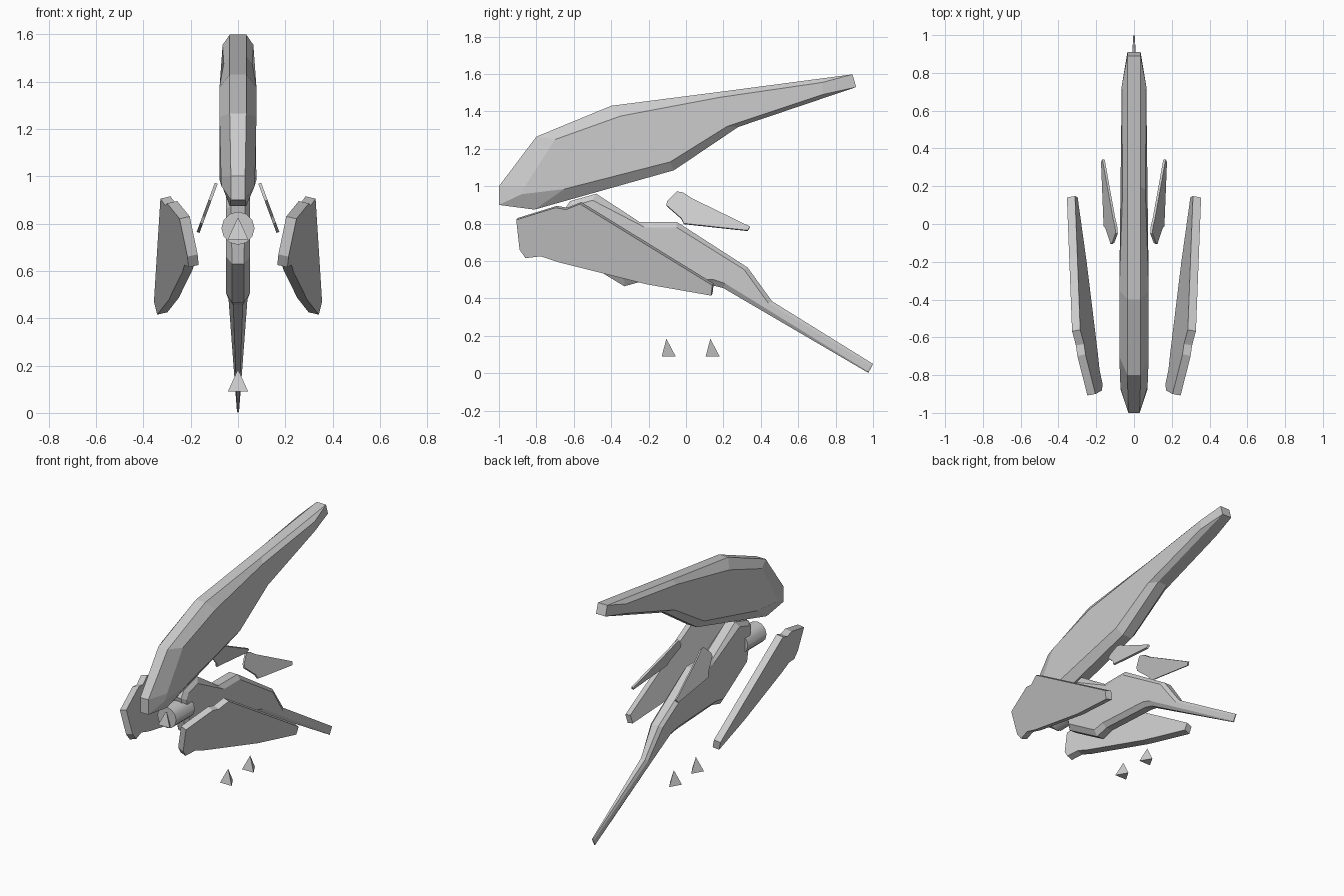
import bpy, bmesh
from mathutils import Vector

if "Cube" in bpy.data.objects:
    bpy.data.objects.remove(bpy.data.objects["Cube"])


def make_object(name, verts, faces):
    mesh = bpy.data.meshes.new(name)
    mesh.from_pydata(verts, [], faces)
    bm = bmesh.new()
    bm.from_mesh(mesh)
    bmesh.ops.recalc_face_normals(bm, faces=bm.faces)
    bm.to_mesh(mesh)
    bm.free()
    obj = bpy.data.objects.new(name, mesh)
    bpy.context.collection.objects.link(obj)
    return obj


def loft(name, rings):
    """Join closed rings of equal length and cap both ends."""
    n = len(rings[0])
    verts = [v for r in rings for v in r]
    faces = [(k * n + i, k * n + (i + 1) % n, (k + 1) * n + (i + 1) % n, (k + 1) * n + i)
             for k in range(len(rings) - 1) for i in range(n)]
    last = (len(rings) - 1) * n
    faces += [tuple(range(n)), tuple(range(last, last + n))]
    return make_object(name, verts, faces)


def bevelled_body(name, rim, cheek):
    """Centre body: narrow rim outline and wider inset cheek outline, as (y, z, half width)."""
    ring = lambda pts, s: [(s * w, y, z) for y, z, w in pts]
    return loft(name, [ring(cheek, -1), ring(rim, -1), ring(rim, 1), ring(cheek, 1)])


def tilted_plates(name, outline, x0, dy, dz, thickness):
    """Mirrored pair of plates lying in the plane x = x0 + dy*y + dz*z."""
    inner = [Vector((x0 + dy * y + dz * z, y, z)) for y, z in outline]
    offset = Vector((1, -dy, -dz)) * thickness
    obj = loft(name, [inner, [v + offset for v in inner]])
    obj.modifiers.new("Mirror", 'MIRROR')
    return obj


# Upper hull
e = 0.035
bevelled_body(
    "upper_hull",
    [(-1, .90, .03), (-1, 1.0, .03), (-.8, 1.265, e), (-.4, 1.43, e), (.2, 1.507, e),
     (.89, 1.598, e), (.91, 1.53, e), (.28, 1.317, e), (-.065, 1.085, e), (-.81, .875, e)],
    [(-.88, .957, .07), (-.86, 1.0, .072), (-.7, 1.25, .078), (-.35, 1.375, .078),
     (.18, 1.475, .06), (.73, 1.555, .065), (.73, 1.49, .065), (.22, 1.32, .07),
     (-.085, 1.13, .075), (-.65, .985, .078)])

# Lower keel with long tapering tail
bevelled_body(
    "lower_keel",
    [(-.65, .875, .03), (-.62, .92, .03), (-.48, .96, .03), (-.25, .81, .03), (-.05, .81, .03),
     (.33, .565, .025), (.46, .385, .016), (1.0, .05, .003), (.975, .002, .003),
     (.2, .455, .02), (.14, .47, .025), (-.24, .49, .025), (-.33, .465, .025), (-.6, .63, .025)],
    [(-.62, .86, .05), (-.6, .895, .05), (-.5, .925, .05), (-.22, .78, .05), (-.05, .78, .05),
     (.31, .555, .045), (.44, .375, .028), (.99, .04, .005), (.97, .012, .005),
     (.21, .48, .04), (.15, .50, .048), (-.25, .52, .05), (-.33, .505, .05), (-.58, .66, .05)])

# Large side fins
tilted_plates(
    "side_fins",
    [(-.9, .83), (-.69, .895), (-.635, .885), (-.56, .915), (.148, .48), (.142, .425),
     (-.2, .485), (-.68, .605), (-.77, .635), (-.85, .625), (-.882, .67)],
    .2 + .18 * .91 - .23 * .82, .18, .23, .043)

# Small upper winglets
tilted_plates(
    "winglets",
    [(-.05, .968), (-.1, .918), (-.105, .895), (-.025, .825), (-.012, .797), (.33, .76),
     (.342, .78), (.03, .932), (-.015, .962)],
    .085 + .37 * .97, 0, -.37, .012)

# Nose pod
bpy.ops.mesh.primitive_cylinder_add(vertices=12, radius=.07, depth=.2,
                                    location=(0, -.66, .78), rotation=(1.5708, 0, 0))
bpy.context.object.name = "nose_pod"
bpy.ops.object.shade_smooth_by_angle()

# Three-sided marker cones
for name, y, z in (("nose_cone", -.765, .78), ("front_marker", -.105, .137), ("rear_marker", .13, .137)):
    bpy.ops.mesh.primitive_cone_add(vertices=3, radius1=.05, depth=.095, location=(0, y, z))
    bpy.context.object.name = name
